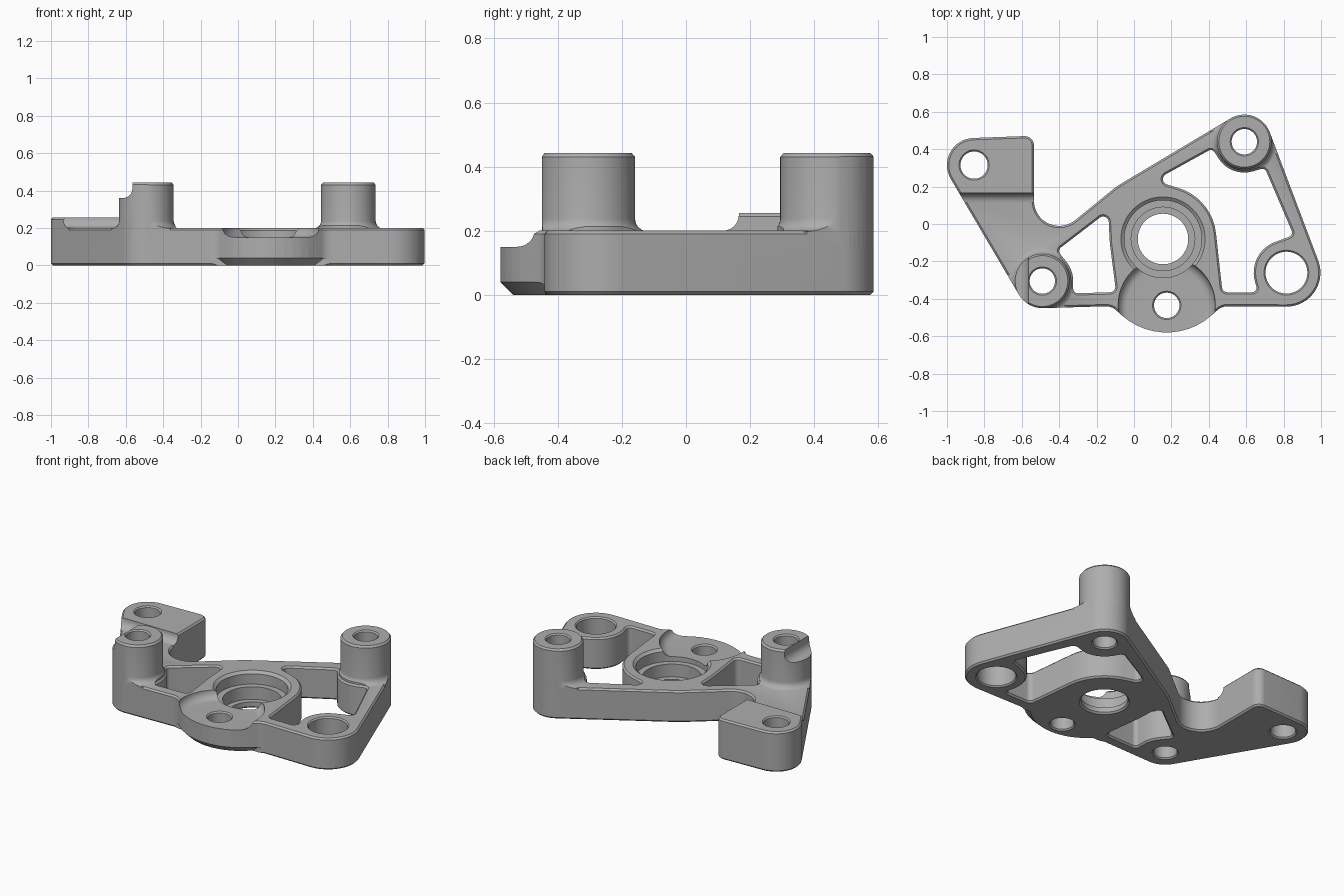
import bpy, bmesh
from math import pi, sin, cos, atan2, acos, hypot, radians

old = bpy.data.objects.get("Cube")
if old:
    bpy.data.objects.remove(old, do_unlink=True)

TAU = 2 * pi


def belt(circles, grow=0.0, step=radians(7)):
    """Closed outline tangent to circles (x, y, r); negative r bends inward."""
    cs = [(x, y, r + grow) for x, y, r in circles]
    normals = []
    for i, (x, y, r) in enumerate(cs):
        u, v, s = cs[(i + 1) % len(cs)]
        dx, dy = u - x, v - y
        ratio = max(-1, min(1, (s - r) / hypot(dx, dy)))
        normals.append(atan2(dy, dx) + acos(ratio))
    pts = []
    for i, (x, y, r) in enumerate(cs):
        a, b = normals[i - 1], normals[i]
        sweep = (b - a) % TAU if r > 0 else -((a - b) % TAU)
        n = max(2, int(abs(sweep) / step))
        for k in range(n + 1):
            t = a + sweep * k / n
            pts.append((x - r * cos(t), y - r * sin(t)))
    return pts


def loft(name, rings, closed=False):
    """Skin equal-length rings of points, capped or joined end to end."""
    bm = bmesh.new()
    rows = [[bm.verts.new(p) for p in ring] for ring in rings]
    pairs = list(zip(rows, rows[1:]))
    if closed:
        pairs.append((rows[-1], rows[0]))
    else:
        bm.faces.new(rows[0])
        bm.faces.new(rows[-1])
    for lo, hi in pairs:
        for k in range(len(lo)):
            m = (k + 1) % len(lo)
            bm.faces.new((lo[k], lo[m], hi[m], hi[k]))
    bmesh.ops.recalc_face_normals(bm, faces=bm.faces)
    mesh = bpy.data.meshes.new(name)
    bm.to_mesh(mesh)
    bm.free()
    ob = bpy.data.objects.new(name, mesh)
    bpy.context.collection.objects.link(ob)
    return ob


def prism(name, circles, layers):
    """Stack of (z, outward offset) layers of one belt outline."""
    return loft(name, [[(x, y, z) for x, y in belt(circles, g)] for z, g in layers])


def lathe(name, center, profile, closed=False, n=64):
    """Turned part from (radius, z) points."""
    cx, cy = center
    return loft(name, [[(cx + r * cos(TAU * k / n), cy + r * sin(TAU * k / n), z)
                        for k in range(n)] for r, z in profile], closed)


def combine(base, tool, operation):
    mod = base.modifiers.new(operation, 'BOOLEAN')
    mod.operation, mod.object, mod.solver = operation, tool, 'EXACT'
    bpy.context.view_layer.objects.active = base
    bpy.ops.object.modifier_apply(modifier=mod.name)
    bpy.data.objects.remove(tool, do_unlink=True)
    return base


def arc(cx, cy, r, a, b, n=8):
    return [(cx + r * cos(radians(a + (b - a) * k / n)),
             cy + r * sin(radians(a + (b - a) * k / n))) for k in range(n + 1)]


TOP, BEV = 0.2, 0.01
HUB, TALL, LEFT, RIGHT = (0.155, -0.08), (0.59, 0.44), (-0.49, -0.305), (0.815, -0.26)
LUG, TAB, TAB_HOLE = (-0.855, 0.315), (0.175, -0.22), (0.175, -0.435)

outline = [(*RIGHT, 0.182), (*TALL, 0.145), (0.08, -0.045, 0.3), (-0.4, 0.125, -0.135),
           (-0.585, 0.42, 0.05), (*LUG, 0.145), (*LEFT, 0.145),
           (-0.15, -0.52, -0.08), (*TAB, 0.36), (0.5, -0.52, -0.08)]

# Base plate with bevelled rims
bracket = prism("bracket_body", outline,
                [(0, -BEV), (BEV, 0), (TOP - BEV, 0), (TOP, -BEV)])

# Raised lug with a hollow fillet at its step
step = [(0.6, 0.1), (0.6, 0.4), (0.165, 0.4)] + arc(0.115, 0.25, 0.05, 0, -90) + [(0.115, 0.1)]
lug = loft("lug", [[(x, y, z) for y, z in step] for x in (-1.1, -0.5)])
combine(lug, prism("lug_clip", outline, [(0.1, 0), (0.245, 0), (0.255, -BEV)]), 'INTERSECT')
combine(bracket, lug, 'UNION')

# Two tall bosses flaring into the plate
flare = [(0.19, 0.15), (0.19, 0.198)] + arc(0.186, 0.238, 0.04, 270, 180, 6)
for center in (TALL, LEFT):
    boss = lathe("boss", center, flare + [(0.146, 0.43), (0.136, 0.442)])
    combine(boss, prism("boss_clip", outline, [(0.1, 0), (0.6, 0)]), 'INTERSECT')
    combine(bracket, boss, 'UNION')

# Side notch in the left boss
notch = [(-0.8, 0.6), (-0.8, 0.36)] + arc(-0.615, 0.41, 0.05, 270, 360) + [(-0.565, 0.6)]
combine(bracket, loft("notch", [[(x, y, z) for x, z in notch] for y in (-0.5, -0.1)]),
        'DIFFERENCE')

# Lightening windows on both sides of the hub
left_window = [(-0.165, 0.01, 0.03), (-0.375, -0.145, 0.025), (*LEFT, -0.165),
               (-0.3, -0.345, 0.025), (-0.13, -0.335, 0.03), (*HUB, -0.285)]
right_window = [(0.185, 0.24, 0.03), (*HUB, -0.285), (0.5, -0.335, 0.03),
                (0.63, -0.34, 0.025), (*RIGHT, -0.175), (0.82, -0.045, 0.025),
                (0.685, 0.27, 0.025), (*TALL, -0.165), (0.41, 0.37, 0.025)]
for window in (left_window, right_window):
    cutter = prism("window", window, [(-0.1, BEV), (0, BEV), (BEV, 0),
                                      (TOP - BEV, 0), (TOP, BEV), (0.5, BEV)])
    combine(bracket, cutter, 'DIFFERENCE')

# Round pocket over the front tab
pocket = [(0.1, 0.15)] + arc(0.21, 0.2, 0.05, 270, 360) + [(0.26, 0.4)]
combine(bracket, lathe("pocket", TAB_HOLE, pocket), 'DIFFERENCE')

# Wide chamfer under the front tab
ring = lathe("tab_chamfer", TAB, [(0.31, -0.01), (0.36, 0.04), (0.45, -0.01)], True)
front = loft("front_clip", [[(-1, y, z), (1, y, z), (1, y, z + 1), (-1, y, z + 1)]
                            for y, z in ((-0.9, -0.5), (-0.44, -0.5))])
combine(ring, front, 'INTERSECT')
combine(bracket, ring, 'DIFFERENCE')

# Stepped bearing bore
bore = [(0.145, -0.05), (0.145, 0), (0.135, 0.01), (0.135, 0.04), (0.17, 0.04),
        (0.17, 0.12), (0.207, 0.12), (0.207, 0.185), (0.225, TOP), (0.225, 0.4)]
combine(bracket, lathe("bore", HUB, bore), 'DIFFERENCE')

# Bolt holes with countersunk ends
for center, r, top in ((TALL, 0.068, 0.442), (LEFT, 0.068, 0.442), (LUG, 0.073, 0.255),
                       (RIGHT, 0.112, TOP), (TAB_HOLE, 0.068, 0.15)):
    c = 0.008
    hole = [(r + c, -0.1), (r + c, 0), (r, c), (r, top - c), (r + c, top), (r + c, top + 0.2)]
    combine(bracket, lathe("bolt_hole", center, hole, n=40), 'DIFFERENCE')

# Plain grey metal
grey = bpy.data.materials.new("grey_metal")
grey.use_nodes = True
color = (0.42, 0.42, 0.42, 1)
grey.diffuse_color = color
grey.node_tree.nodes["Principled BSDF"].inputs["Base Color"].default_value = color
bracket.data.materials.clear()
bracket.data.materials.append(grey)
for face in bracket.data.polygons:
    face.material_index = 0

bpy.ops.object.select_all(action='DESELECT')
bracket.select_set(True)
bpy.context.view_layer.objects.active = bracket
bpy.ops.object.shade_smooth_by_angle(angle=radians(30))
